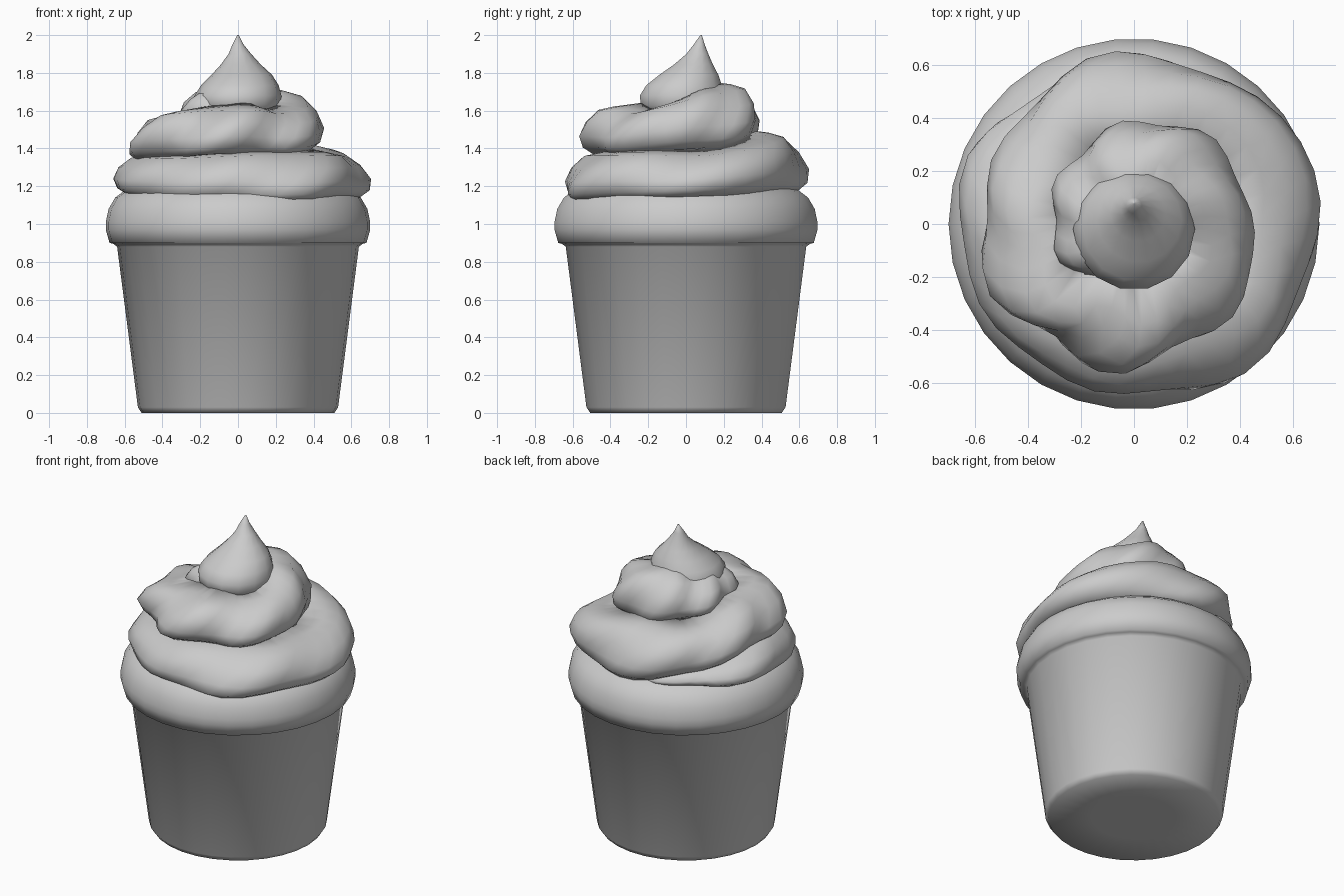
import bpy, bmesh
from math import radians, cos, sin, pi

if "Cube" in bpy.data.objects:
    bpy.data.objects.remove(bpy.data.objects["Cube"])

grey = bpy.data.materials.new("grey")
grey.diffuse_color = (.56, .56, .56, 1)
grey.use_nodes = True
grey.node_tree.nodes["Principled BSDF"].inputs["Base Color"].default_value = grey.diffuse_color


def build(name, rings, angle=180):
    """Skin a list of equal-length closed point rings into a smooth mesh."""
    bm = bmesh.new()
    vr = [[bm.verts.new(p) for p in ring] for ring in rings]
    n = len(vr[0])
    for a, b in zip(vr, vr[1:]):
        for i in range(n):
            j = (i + 1) % n
            bm.faces.new((a[i], a[j], b[j], b[i]))
    bm.faces.new(vr[0][::-1])
    bm.faces.new(vr[-1])
    bmesh.ops.recalc_face_normals(bm, faces=bm.faces)
    me = bpy.data.meshes.new(name)
    bm.to_mesh(me)
    bm.free()
    me.materials.append(grey)
    ob = bpy.data.objects.new(name, me)
    bpy.context.collection.objects.link(ob)
    bpy.context.view_layer.objects.active = ob
    ob.select_set(True)
    bpy.ops.object.shade_smooth_by_angle(angle=radians(angle))
    ob.select_set(False)
    return ob


def lathe(name, profile, sides=30):
    """Profile entries are (radius, z, centre x, centre y)."""
    rings = []
    for r, z, *c in profile:
        cx, cy = c or (0, 0)
        rings.append([(cx + r * cos(2 * pi * i / sides),
                       cy + r * sin(2 * pi * i / sides), z) for i in range(sides)])
    return build(name, rings)


# Tapered cup and puffy cake rim in one soft skin
lathe("cup_and_cake", [(.25, 0), (.51, 0), (.53, .03), (.64, .88), (.66, .895), (.68, .90),
                       (.70, .97), (.70, 1.01), (.685, 1.08), (.65, 1.14),
                       (.59, 1.185), (.45, 1.22), (.15, 1.24)])

# Frosting coil, clockwise from the top: outer radius, bottom z, top z every 30 degrees
coil = [
    (.22, 1.54, 1.66), (.27, 1.54, 1.69),
    (.30, 1.53, 1.72), (.31, 1.51, 1.72), (.33, 1.49, 1.71), (.35, 1.46, 1.71),
    (.39, 1.43, 1.74), (.42, 1.42, 1.74), (.44, 1.40, 1.72), (.44, 1.39, 1.70),
    (.51, 1.37, 1.64), (.48, 1.37, 1.60), (.56, 1.37, 1.62), (.53, 1.35, 1.62),
    (.59, 1.34, 1.60), (.57, 1.31, 1.58), (.58, 1.24, 1.56), (.62, 1.19, 1.49),
    (.65, 1.17, 1.48), (.63, 1.16, 1.48), (.72, 1.15, 1.43), (.68, 1.14, 1.38),
    (.69, 1.13, 1.38), (.68, 1.12, 1.38), (.63, 1.13, 1.38), (.65, 1.13, 1.37),
    (.64, 1.15, 1.36), (.67, 1.16, 1.37), (.65, 1.17, 1.34), (.60, 1.17, 1.28),
    (.54, 1.16, 1.24)]


def sample(t):
    """Catmull-Rom interpolation along the coil table."""
    i = min(int(t), len(coil) - 2)
    f = t - i
    p = [coil[max(0, min(len(coil) - 1, i + k))] for k in (-1, 0, 1, 2)]
    return [b + .5 * f * (c - a + f * (2 * a - 5 * b + 4 * c - d + f * (3 * (b - c) + d - a)))
            for a, b, c, d in zip(*p)]


rings = []
for s in range(3 * (len(coil) - 1) + 1):
    t = s / 3
    r, zb, zt = sample(t)
    h = zt - zb
    # ridges left by the piping nozzle
    r += .018 * sin(2 * pi * t / 1.7)
    section = [(r - .34, zb), (r - .06, zb), (r - .012, zb + .14 * h), (r, zb + .38 * h),
               (r - .04, zb + .68 * h), (r - .11, zb + .93 * h), (r - .19, zt), (r - .34, zt + .02)]
    ring = []
    for q, z in section:
        # lean each section so the folds run diagonally
        a = radians(270 - 30 * t + 110 * (z - zb - h / 2))
        q = max(q, .03)
        ring.append((q * cos(a), q * sin(a), z))
    rings.append(ring)
build("frosting_swirl", rings)

# Peaked tip leaning to the back
lathe("frosting_peak", [(.20, 1.58, 0, -.01), (.225, 1.63, 0, -.02), (.23, 1.68, 0, -.02),
                        (.205, 1.735, .01, -.01), (.16, 1.79, .02, .015), (.105, 1.845, .015, .04),
                        (.06, 1.90, .01, .06), (.03, 1.95, 0, .07), (.004, 2.0, 0, .08)], 14)
